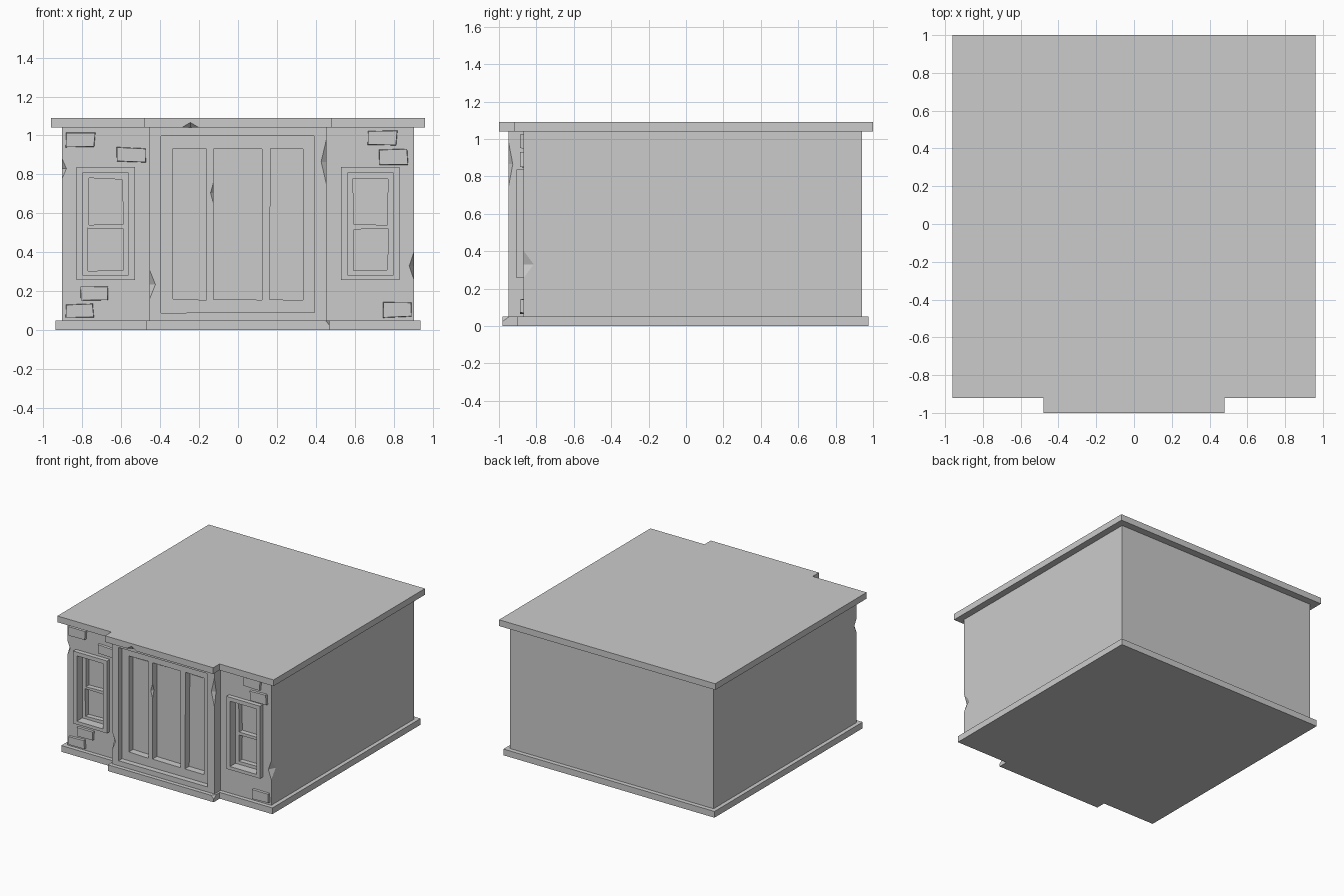
import bpy, bmesh, random
from mathutils import Vector

if "Cube" in bpy.data.objects:
    bpy.data.objects.remove(bpy.data.objects["Cube"])

random.seed(4)


def finish(name, bm):
    bmesh.ops.recalc_face_normals(bm, faces=bm.faces[:])
    me = bpy.data.meshes.new(name)
    bm.to_mesh(me)
    bm.free()
    ob = bpy.data.objects.new(name, me)
    bpy.context.collection.objects.link(ob)
    return ob


def stepped_slab(name, half, front, step_half, step_front, back, z0, z1):
    """Rectangular plan with a projecting middle bay, extruded upwards."""
    plan = [(-half, back), (-half, front), (-step_half, front), (-step_half, step_front),
            (step_half, step_front), (step_half, front), (half, front), (half, back)]
    bm = bmesh.new()
    face = bm.faces.new([bm.verts.new((x, y, z0)) for x, y in plan])
    up = bmesh.ops.extrude_face_region(bm, geom=[face])
    bmesh.ops.translate(bm, vec=(0, 0, z1 - z0),
                        verts=[v for v in up["geom"] if isinstance(v, bmesh.types.BMVert)])
    return finish(name, bm)


def block(name, x0, x1, z0, z1, y0, y1, back_inset=0.0, jitter=0.0):
    """Box between y0 (front) and y1 (back), optionally tapered and uneven."""
    bm = bmesh.new()
    bmesh.ops.create_cube(bm, size=1)
    wobble = {}
    for v in bm.verts:
        sx, sy, sz = v.co.x > 0, v.co.y > 0, v.co.z > 0
        i = back_inset if sy else 0.0
        dx, dz = wobble.setdefault((sx, sz), (random.uniform(-jitter, jitter),
                                              random.uniform(-jitter, jitter)))
        v.co = Vector(((x1 - i if sx else x0 + i) + dx, y1 if sy else y0,
                       (z1 - i if sz else z0 + i) + dz))
    return finish(name, bm)


def chip(center, radii):
    """Octahedral cutter for a broken edge."""
    bm = bmesh.new()
    c = Vector(center)
    p = [[bm.verts.new(c + Vector([s * radii[k] if k == a else 0 for k in range(3)]))
          for s in (-1, 1)] for a in range(3)]
    for i in (0, 1):
        for j in (0, 1):
            for k in (0, 1):
                bm.faces.new((p[0][i], p[1][j], p[2][k]))
    return finish("chip_cutter", bm)


def cut(cutter, *targets):
    cutter.hide_render = True
    for t in targets:
        m = t.modifiers.new("cut", "BOOLEAN")
        m.operation, m.solver, m.object = "DIFFERENCE", "EXACT", cutter
        bpy.context.view_layer.objects.active = t
        bpy.ops.object.modifier_apply(modifier=m.name)
    bpy.data.objects.remove(cutter)


# Main masses
base = stepped_slab("base_slab", 0.937, -0.903, 0.47, -0.98, 0.977, 0.0, 0.05)
walls = stepped_slab("walls", 0.905, -0.87, 0.454, -0.948, 0.942, 0.05, 1.04)
roof = stepped_slab("roof_slab", 0.96, -0.92, 0.48, -1.0, 1.0, 1.04, 1.09)

# Door recess and three sunken panels
cut(block("door_cutter", -0.395, 0.39, 0.092, 1.0, -1.1, -0.905, jitter=0.003), walls)
for x0, x1 in ((-0.337, -0.165), (-0.123, 0.123), (0.165, 0.335)):
    cut(block("panel_cutter", x0, x1, 0.158, 0.932, -0.925, -0.85, jitter=0.003), walls)
    # Raised field within each panel
    block("door_panel", x0 + 0.026, x1 - 0.026, 0.19, 0.904, -0.856, -0.845, jitter=0.004)

# Windows: raised surround, sunken sash, two panes each
for s, side in ((-1, "left"), (1, "right")):
    def span(a, b):
        return sorted((s * a, s * b))
    frame = block("window_frame_" + side, *span(0.53, 0.83), 0.257, 0.838, -0.905, -0.865)
    cut(block("sash_cutter", *span(0.563, 0.798), 0.283, 0.807, -1.0, -0.835), walls, frame)
    for z0, z1 in ((0.308, 0.52), (0.545, 0.777)):
        cut(block("pane_cutter", *span(0.592, 0.77), z0, z1, -0.85, -0.795, jitter=0.005), walls)

# Loose wall bricks (centre x, centre z)
for x, z in ((-0.81, 0.976), (-0.549, 0.9), (-0.738, 0.19), (-0.815, 0.098),
             (0.741, 0.985), (0.8, 0.89), (0.821, 0.103)):
    block("brick", x - 0.071, x + 0.071, z - 0.035, z + 0.035, -0.888, -0.86,
          back_inset=-0.003, jitter=0.005)

# Broken edges
for center, radii in (((-0.905, -0.87, 0.83), (0.024, 0.03, 0.055)),
                      ((0.905, -0.87, 0.33), (0.026, 0.056, 0.075)),
                      ((0.454, -0.948, 0.865), (0.027, 0.022, 0.115)),
                      ((-0.454, -0.948, 0.235), (0.03, 0.03, 0.075)),
                      ((-0.123, -0.905, 0.705), (0.018, 0.02, 0.065))):
    cut(chip(center, radii), walls)
cut(chip((-0.245, -1.0, 1.04), (0.045, 0.03, 0.027)), roof)
cut(chip((0.47, -0.98, 0.05), (0.02, 0.035, 0.025)), base)
